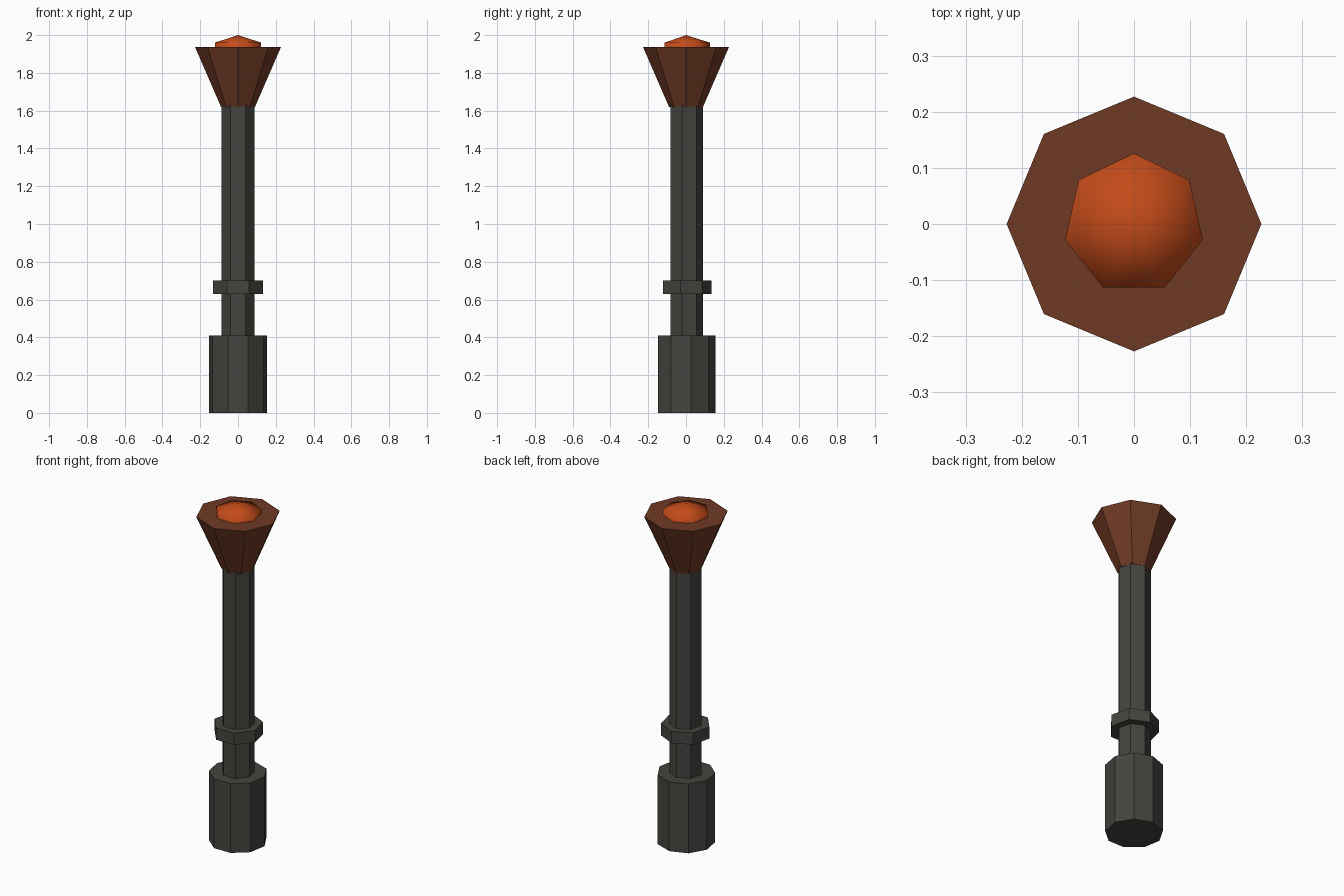
import bpy

if "Cube" in bpy.data.objects:
    bpy.data.objects.remove(bpy.data.objects["Cube"])


def material(name, rgb):
    m = bpy.data.materials.new(name)
    m.diffuse_color = (*rgb, 1)
    m.use_nodes = True
    m.node_tree.nodes["Principled BSDF"].inputs["Base Color"].default_value = m.diffuse_color
    return m


iron = material("dark_iron", (0.06, 0.057, 0.05))
rust = material("rust_brown", (0.16, 0.042, 0.018))
ember = material("ember_orange", (0.55, 0.07, 0.01))


def prism(name, sides, r_low, r_high, z_low, z_high, mat):
    bpy.ops.mesh.primitive_cone_add(
        vertices=sides, radius1=r_low, radius2=r_high,
        depth=z_high - z_low, location=(0, 0, (z_low + z_high) / 2))
    ob = bpy.context.object
    ob.name = name
    ob.data.materials.append(mat)
    return ob


# Handle: nine-sided grip, seven-sided shaft and collar
prism("grip", 9, 0.157, 0.157, 0, 0.41, iron)
prism("shaft", 7, 0.09, 0.09, 0.38, 1.66, iron)
prism("collar", 7, 0.135, 0.135, 0.63, 0.70, iron)

# Flared eight-sided bowl
prism("bowl", 8, 0.09, 0.227, 1.62, 1.936, rust)

# Smooth ember: coarse flattened sphere sunk into the bowl
bpy.ops.mesh.primitive_uv_sphere_add(
    segments=7, ring_count=3, radius=1, location=(0, 0, 1.92))
glow = bpy.context.object
glow.name = "ember"
# Turn so a corner points to the back (+y), whatever the start angle
top = max(glow.data.vertices, key=lambda v: (round(v.co.x ** 2 + v.co.y ** 2, 3), v.co.y))
angle = top.co.xy.angle_signed((0, 1))
glow.rotation_euler.z = -angle
glow.scale = (0.1455, 0.1455, 0.08)
bpy.ops.object.transform_apply(location=False, rotation=True, scale=True)
bpy.ops.object.shade_smooth()
glow.data.materials.append(ember)
